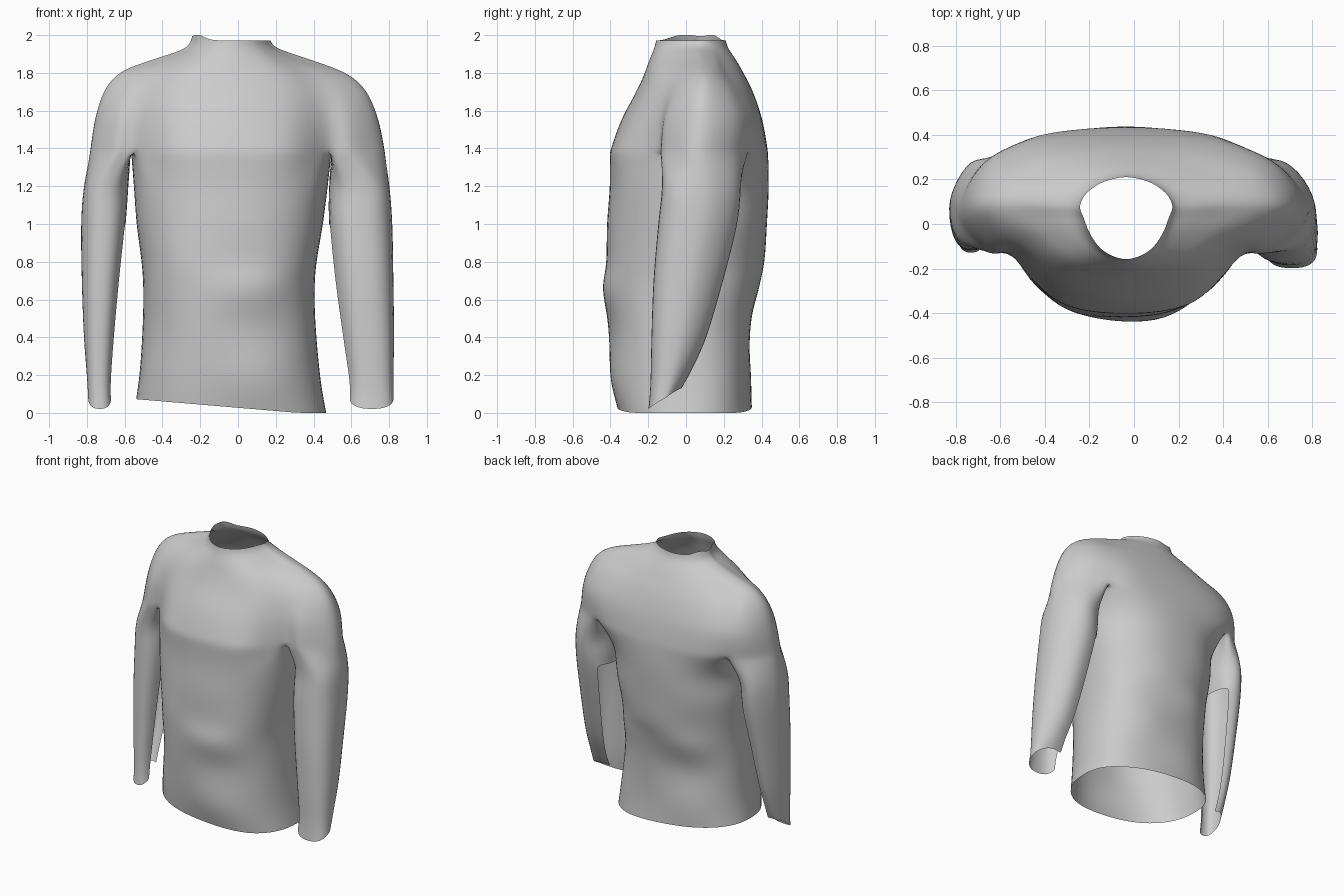
import bpy, bmesh
from math import sin, cos, pi, radians, exp, copysign
from mathutils import Vector as V

if "Cube" in bpy.data.objects:
    bpy.data.objects.remove(bpy.data.objects["Cube"])


def catmull(p0, p1, p2, p3, t):
    return 0.5 * (2 * p1 + (p2 - p0) * t + (2 * p0 - 5 * p1 + 4 * p2 - p3) * t * t
                  + (3 * p1 - p0 - 3 * p2 + p3) * t ** 3)


def closed_spline(pts, n):
    m = len(pts)
    return [catmull(pts[i - 1], pts[i], pts[(i + 1) % m], pts[(i + 2) % m], k / n)
            for i in range(m) for k in range(n)]


def refine_rings(rings, n):
    last, out = len(rings) - 1, []
    for i in range(last):
        four = [rings[j] for j in (max(i - 1, 0), i, i + 1, min(i + 2, last))]
        for k in range(n):
            out.append([catmull(*q, k / n) for q in zip(*four)])
    return out + [rings[-1]]


def power(v, e):
    return copysign(abs(v) ** e, v)


bm = bmesh.new()


def loft(rings, n, keep=lambda k, z: True):
    rows = [[bm.verts.new(p) for p in r] for r in refine_rings(rings, n)]
    for a, b in zip(rows, rows[1:]):
        m = len(a)
        for k in range(m):
            j = (k + 1) % m
            if keep(k, a[k].co.z):
                bm.faces.new((a[k], a[j], b[j], b[k]))


# Yoke and shoulders: half outlines from front centre round the arm to back centre
yoke = {
    1.38: [(0, -.405), (.31, -.355), (.515, -.14), (.63, -.13), (.785, .04), (.70, .235), (.52, .345), (.34, .412), (0, .435)],
    1.55: [(0, -.345), (.30, -.29), (.50, -.135), (.62, -.105), (.755, .06), (.68, .245), (.53, .34), (.33, .39), (0, .405)],
    1.70: [(0, -.265), (.28, -.22), (.46, -.11), (.60, -.04), (.70, .08), (.62, .22), (.48, .285), (.28, .335), (0, .355)],
    1.80: [(0, -.22), (.24, -.18), (.40, -.07), (.53, .01), (.60, .09), (.54, .17), (.40, .22), (.23, .28), (0, .305)],
    1.87: [(0, -.195), (.18, -.15), (.29, -.05), (.36, .03), (.42, .09), (.38, .15), (.29, .19), (.17, .24), (0, .265)],
    1.93: [(0, -.17), (.12, -.13), (.19, -.05), (.225, .03), (.245, .08), (.225, .13), (.18, .17), (.11, .205), (0, .225)],
}
# Collar edge
yoke[1.972] = [(x * .85, y * .94) for x, y in yoke[1.93]]

upper = []
for z, half in yoke.items():
    pts = [V((x, y, z)) for x, y in half]
    pts += [V((-x, y, z)) for x, y in half[-2:0:-1]]
    upper.append(closed_spline(pts, 3))
for p in upper[-1]:
    p.z += .03 * exp(-((p.x + .18) / .05) ** 2)
loft(upper, 3)
base = upper[0]


# Underarm arcs shared by torso and sleeves
def underarm(a, b, side):
    return [a.lerp(b, k / 6) + V((side * .015, 0, .02)) * sin(pi * k / 6) for k in range(1, 6)]


arc_r = underarm(base[6], base[18], 1)
arc_l = underarm(base[30], base[42], -1)

# Torso: height, half width, front, back
torso = [base[:7] + arc_r + base[18:31] + arc_l + base[42:]]
for z, w, yf, yb in [(1.2, .515, -.405, .44), (1.0, .495, -.42, .43), (.8, .465, -.43, .41),
                     (.65, .455, -.44, .385), (.45, .46, -.41, .34), (.2, .48, -.40, .345),
                     (.03, .505, -.365, .35)]:
    ring = []
    for i in range(36):
        a = radians(10 * i - 90)
        c, s = cos(a), sin(a)
        x = w * power(c, .85) - .013 * sin(pi * min(1, z / 1.3))
        y = .02 + power(s, .85) * ((yb - .02) if s > 0 else (.02 - yf))
        slant = -.045 * x / .5 * max(0, 1 - z / .5)
        fold = .008 * sin(9 * x - 14 * z) if .1 < z < .9 else 0
        ring.append(V((x, y + fold, max(0, z + slant))))
    torso.append(ring)
loft(torso, 3)

# Sleeves: height, inner, outer, front, back; inner seam is split open lower down
sleeve = [(1.2, .52, .80, -.13, .295), (1.0, .525, .81, -.15, .275), (.7, .56, .81, -.175, .20),
          (.4, .60, .81, -.185, .11), (.15, .63, .805, -.19, .03), (.02, .635, .805, -.20, -.02)]
for side in (1, -1):
    if side == 1:
        rings = [base[6:19] + arc_r[::-1]]
    else:
        rings = [base[42:29:-1] + arc_l]
    for z, xi, xo, yf, yb in sleeve:
        t = 1 - z / 1.38
        cx, rx = (xi + xo) / 2, (xo - xi) / 2 * (1 + (.25 if side > 0 else -.15) * t)
        cy, ry = (yf + yb) / 2, (yb - yf) / 2
        if side < 0:
            cx += .03 * sin(pi * t ** .7)
            cy += .07 * t
            ry -= .02 * sin(pi * t)
        ring = []
        for k in range(18):
            a = radians(20 * k - 120)
            c, s = cos(a), sin(a)
            e = 1.25 if c > 0 and s > 0 else .8      # chamfered outer back corner
            lift = .06 * (1 + s) * max(0, 1 - z / .4)
            ring.append(V((side * (cx + rx * power(c, e)), cy + ry * power(s, e), z + lift)))
        rings.append(ring)
    loft(rings, 4, lambda k, z: not (12 <= k <= 15 and z < 1.03))

# Weld the parts and lean the body slightly to one side
bmesh.ops.remove_doubles(bm, verts=bm.verts, dist=1e-4)
for v in bm.verts:
    v.co.x -= .035 * min(1, max(0, (.8 - abs(v.co.x)) / .25))
bmesh.ops.recalc_face_normals(bm, faces=bm.faces)

mesh = bpy.data.meshes.new("shirt")
bm.to_mesh(mesh)
bm.free()
shirt = bpy.data.objects.new("shirt", mesh)
bpy.context.collection.objects.link(shirt)
mesh.polygons.foreach_set("use_smooth", [True] * len(mesh.polygons))
shirt.modifiers.new("smooth", 'SUBSURF').levels = 1
shirt.modifiers["smooth"].render_levels = 1
